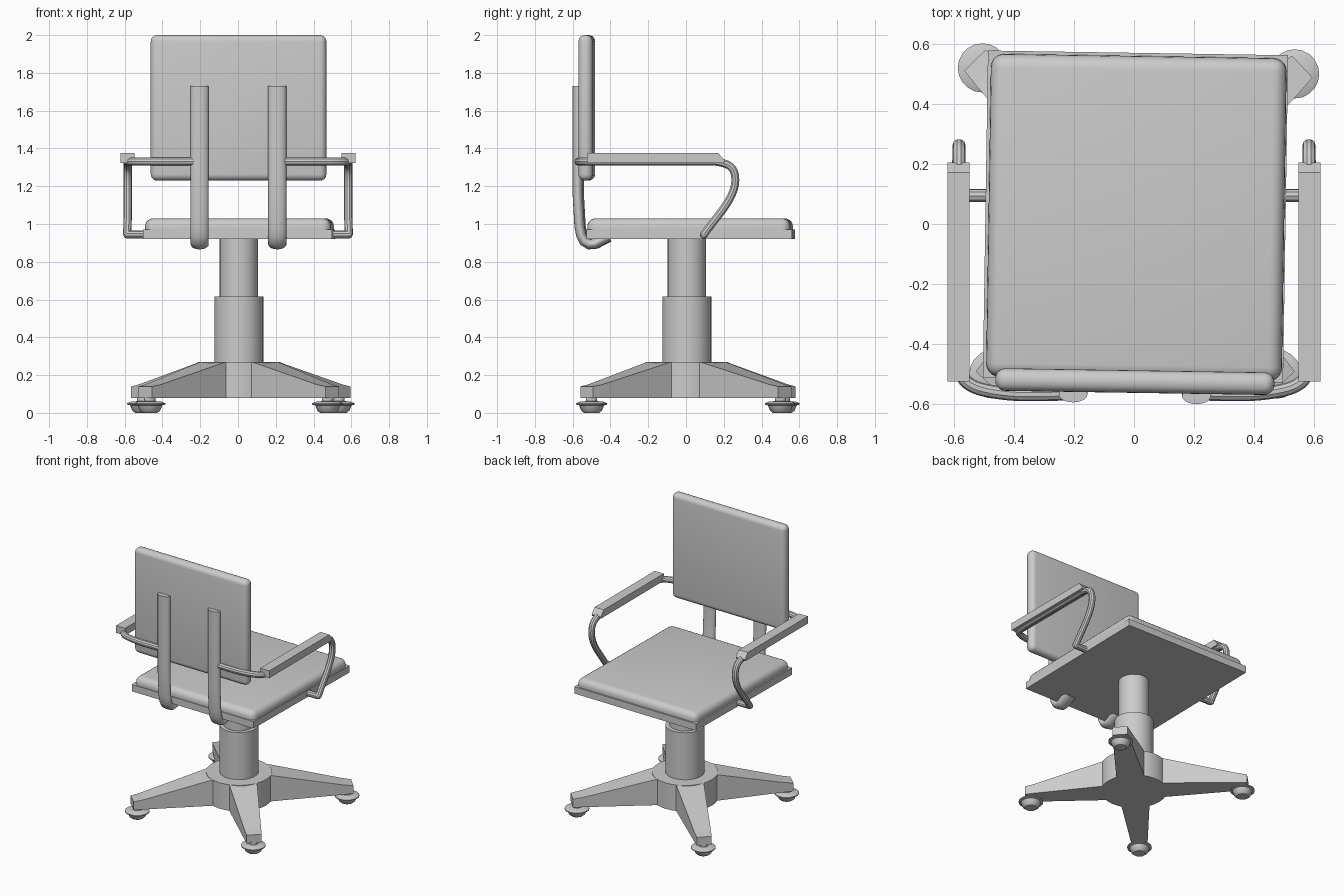
import bpy, bmesh
from math import radians, pi, sin, cos, atan2, hypot
from mathutils import Vector, Matrix

if "Cube" in bpy.data.objects:
    bpy.data.objects.remove(bpy.data.objects["Cube"])

TURN = radians(-0.9)          # slight twist of the upholstered parts
CX = CY = 0.005               # axis of the column


def finish(name, bm, smooth=True):
    bmesh.ops.recalc_face_normals(bm, faces=bm.faces)
    me = bpy.data.meshes.new(name)
    bm.to_mesh(me)
    bm.free()
    ob = bpy.data.objects.new(name, me)
    bpy.context.collection.objects.link(ob)
    if smooth:
        shade(ob)
    return ob


def shade(ob):
    bpy.ops.object.select_all(action='DESELECT')
    ob.select_set(True)
    bpy.context.view_layer.objects.active = ob
    bpy.ops.object.shade_smooth_by_angle(angle=radians(35))


def box(name, loc, size, bevel=0, top_only=False, turn=0):
    bm = bmesh.new()
    bmesh.ops.create_cube(bm, size=1)
    bmesh.ops.scale(bm, vec=size, verts=bm.verts)
    if bevel:
        edges = [e for e in bm.edges
                 if not top_only or any(v.co.z > 0 for v in e.verts)]
        bmesh.ops.bevel(bm, geom=edges, offset=bevel, segments=5,
                        profile=0.5, affect='EDGES')
    bm.transform(Matrix.Translation(loc) @ Matrix.Rotation(turn, 4, 'Z'))
    return finish(name, bm)


def lathe(name, profile, x, y, n=32):
    bm = bmesh.new()
    rings = [[bm.verts.new((x + r * cos(2 * pi * i / n), y + r * sin(2 * pi * i / n), z))
              for i in range(n)] for r, z in profile]
    for a, b in zip(rings, rings[1:]):
        for i in range(n):
            bm.faces.new((a[i], a[(i + 1) % n], b[(i + 1) % n], b[i]))
    bm.faces.new(rings[0])
    bm.faces.new(rings[-1])
    return finish(name, bm)


def tube(name, points, radius):
    cu = bpy.data.curves.new(name, 'CURVE')
    cu.dimensions = '3D'
    cu.bevel_depth = radius
    cu.bevel_resolution = 3
    cu.use_fill_caps = True
    sp = cu.splines.new('NURBS')
    sp.points.add(len(points) - 1)
    for p, co in zip(sp.points, points):
        p.co = (*co, 1)
    sp.order_u = 3
    sp.use_endpoint_u = True
    sp.resolution_u = 5
    ob = bpy.data.objects.new(name, cu)
    bpy.context.collection.objects.link(ob)
    bpy.ops.object.select_all(action='DESELECT')
    ob.select_set(True)
    bpy.context.view_layer.objects.active = ob
    bpy.ops.object.convert(target='MESH')
    shade(bpy.context.object)


def post(name, x, dy):
    # flattened oval bar swept down and hooked under the seat
    path = [(-.57, 1.73), (-.57, 1.15), (-.561, .99), (-.552, .94), (-.535, .907),
            (-.51, .892), (-.48, .895), (-.41, .932)]
    bm = bmesh.new()
    n, rings = 20, []
    for k, (y, z) in enumerate(path):
        a, b = path[max(k - 1, 0)], path[min(k + 1, len(path) - 1)]
        t = Vector((0, b[0] - a[0], b[1] - a[1])).normalized()
        side = Vector((0, -t.z, t.y))
        rings.append([bm.verts.new(Vector((x, y + dy, z)) + side * .027 * sin(2 * pi * i / n)
                      + Vector((.048 * cos(2 * pi * i / n), 0, 0))) for i in range(n)])
    for a, b in zip(rings, rings[1:]):
        for i in range(n):
            bm.faces.new((a[i], a[(i + 1) % n], b[(i + 1) % n], b[i]))
    bm.faces.new(rings[0])
    bm.faces.new(rings[-1])
    finish(name, bm)


def leg(name, angle, length):
    # tapered spoke with a sloping top
    bm = bmesh.new()
    stations = [(.05, .093, .27), (.2, .093, .27), (length - .06, .056, .15),
                (length, .05, .14)]
    rings = [[bm.verts.new(c) for c in ((d, -w, .08), (d, w, .08), (d, w, z), (d, -w, z))]
             for d, w, z in stations]
    for a, b in zip(rings, rings[1:]):
        for i in range(4):
            bm.faces.new((a[i], a[(i + 1) % 4], b[(i + 1) % 4], b[i]))
    bm.faces.new(rings[0])
    bm.faces.new(rings[-1])
    bm.transform(Matrix.Translation((CX, CY, 0)) @ Matrix.Rotation(angle, 4, 'Z'))
    finish(name, bm, smooth=False)


# seat and backrest
box("seat_base", (.005, .025, .945), (1.0, 1.09, .05), turn=TURN)
box("seat_cushion", (.008, .022, 1.0), (.985, 1.075, .06), .045, True, TURN)
box("backrest", (.003, -.525, 1.615), (.93, .075, .77), .034, turn=TURN)

# column and hub
lathe("hub", [(.22, .08), (.22, .27)], CX, CY)
lathe("lower_column", [(.13, .26), (.13, .615)], CX, CY)
lathe("upper_column", [(.102, .6), (.102, .93)], CX, CY)

# legs and casters
for i, (x, y) in enumerate([(-.505, .52), (.535, .5), (-.467, -.5), (.475, -.5)]):
    dx, dy = x - CX, y - CY
    leg(f"leg_{i + 1}", atan2(dy, dx), hypot(dx, dy) + .035)
    lathe(f"caster_{i + 1}", [(.04, 0), (.055, .012), (.066, .04), (.082, .044), (.082, .051),
                              (.06, .06), (.03, .062), (.03, .09)], x, y, 20)

# back posts
post("left_post", -.203, .003)
post("right_post", .208, -.003)

# arms
for s, side in ((-1, "left"), (1, "right")):
    # pad with a chamfered front end
    bm = bmesh.new()
    outline = [(-.525, 1.322), (.2, 1.322), (.205, 1.335), (.172, 1.375), (-.525, 1.375)]
    face = bm.faces.new([bm.verts.new((s * .548, y, z)) for y, z in outline])
    ext = bmesh.ops.extrude_face_region(bm, geom=[face])
    bmesh.ops.translate(bm, vec=(s * .074, 0, 0),
                        verts=[v for v in ext['geom'] if isinstance(v, bmesh.types.BMVert)])
    bm.faces.new([v for v in face.verts]) if not face.is_valid else None
    finish(f"{side}_arm_pad", bm, smooth=False)
    # tube from the post, under the pad, then down and in to the seat
    path = [(.2, -.565, 1.33), (.34, -.57, 1.33), (.44, -.565, 1.33), (.54, -.545, 1.33),
            (.583, -.5, 1.33), (.583, -.35, 1.331), (.583, .1, 1.331), (.583, .17, 1.331),
            (.583, .25, 1.305), (.583, .267, 1.22), (.583, .23, 1.12), (.585, .12, .98),
            (.587, .096, .946), (.585, .095, .944), (.56, .095, .944), (.47, .095, .944)]
    tube(f"{side}_arm_tube", [(s * x, y, z) for x, y, z in path], .022)
